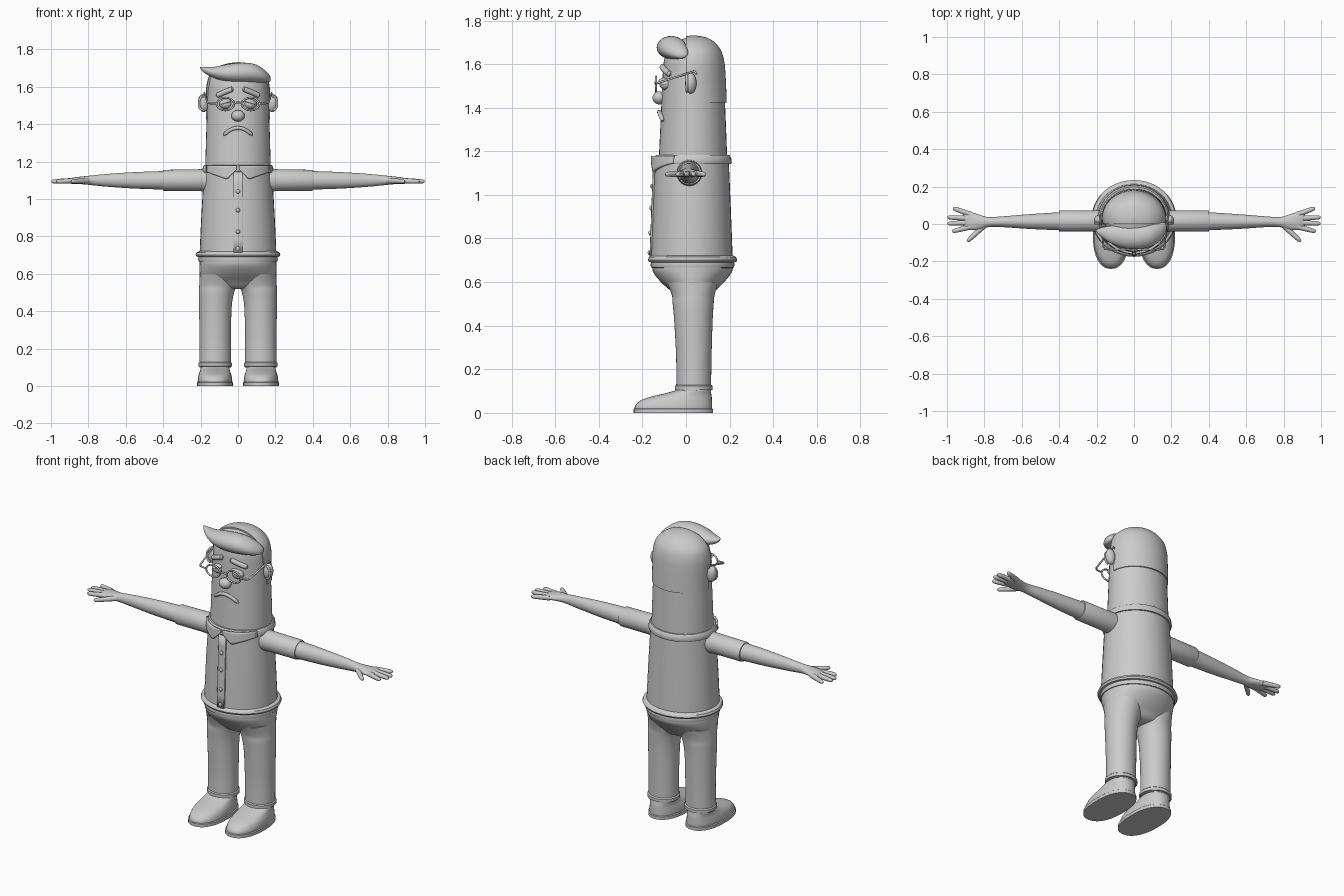
import bpy, bmesh, math
from mathutils import Vector

grey = bpy.data.materials.new("plain_grey")
grey.diffuse_color = (0.6, 0.6, 0.6, 1)


def finish(ob, mirror=False, angle=40):
    ob.data.materials.clear()
    ob.data.materials.append(grey)
    bpy.ops.object.select_all(action='DESELECT')
    ob.select_set(True)
    bpy.context.view_layer.objects.active = ob
    bpy.ops.object.shade_smooth_by_angle(angle=math.radians(angle))
    if mirror:
        ob.modifiers.new("mirror", 'MIRROR').use_mirror_merge = False
    return ob


def add_object(name, bm):
    bmesh.ops.recalc_face_normals(bm, faces=bm.faces)
    me = bpy.data.meshes.new(name)
    bm.to_mesh(me)
    bm.free()
    ob = bpy.data.objects.new(name, me)
    bpy.context.collection.objects.link(ob)
    return ob


def soften(rings, steps=4):
    """Catmull-Rom interpolation between cross-sections."""
    out, n = [], len(rings)
    for i in range(n - 1):
        p = [rings[max(0, min(n - 1, i + k))] for k in (-1, 0, 1, 2)]
        for s in range(steps):
            t = s / steps
            out.append([0.5 * (2 * b + (c - a) * t + (2 * a - 5 * b + 4 * c - d) * t * t
                               + (3 * b - a - 3 * c + d) * t ** 3) for a, b, c, d in zip(*p)])
    return out + [list(rings[-1])]


def loft_bm(rings, axis='z', sides=40, smooth=True, power=2.0):
    """Rings are (centre x, y, z, radius 1, radius 2), standing across the axis."""
    bm, loops = bmesh.new(), []
    for x, y, z, r1, r2 in (soften(rings) if smooth else rings):
        loop = []
        for i in range(sides):
            a = 2 * math.pi * i / sides
            c, s = math.cos(a), math.sin(a)
            u = r1 * math.copysign(abs(c) ** (2 / power), c)
            v = r2 * math.copysign(abs(s) ** (2 / power), s)
            loop.append(bm.verts.new((x + u, y + v, z) if axis == 'z' else (x, y + u, z + v)))
        loops.append(loop)
    for a, b in zip(loops, loops[1:]):
        for i in range(sides):
            j = (i + 1) % sides
            bm.faces.new((a[i], a[j], b[j], b[i]))
    bm.faces.new(loops[0])
    bm.faces.new(loops[-1])
    return bm


def loft(name, rings, mirror=False, **kw):
    return finish(add_object(name, loft_bm(rings, **kw)), mirror)


def tube(name, pts, radius, mirror=False, taper=None, res=4):
    cu = bpy.data.curves.new(name, 'CURVE')
    cu.dimensions, cu.bevel_depth, cu.bevel_resolution, cu.use_fill_caps = '3D', radius, res, True
    sp = cu.splines.new('POLY')
    sp.points.add(len(pts) - 1)
    for i, p in enumerate(pts):
        sp.points[i].co = (*p, 1)
        sp.points[i].radius = taper[i] if taper else 1
    ob = bpy.data.objects.new(name, cu)
    bpy.context.collection.objects.link(ob)
    bpy.ops.object.select_all(action='DESELECT')
    ob.select_set(True)
    bpy.context.view_layer.objects.active = ob
    bpy.ops.object.convert(target='MESH')
    return finish(bpy.context.object, mirror)


def ball(name, loc, size, mirror=False, turn=0):
    bm = bmesh.new()
    bmesh.ops.create_uvsphere(bm, u_segments=24, v_segments=14, radius=1)
    for v in bm.verts:
        p = Vector((v.co.x * size[0], v.co.y * size[1], v.co.z * size[2]))
        c, s = math.cos(turn), math.sin(turn)
        v.co = Vector((p.x * c - p.z * s, p.y, p.x * s + p.z * c)) + Vector(loc)
    return finish(add_object(name, bm), mirror)


def front(x, z, head=False):
    """Y of the front of the head or shirt."""
    if head:
        k = (z - 1.15) / 0.40
        rx, ry, cy = 0.176 - 0.013 * k, 0.158 - 0.018 * k, 0.032
    else:
        k = (z - 0.70) / 0.45
        rx, ry, cy = 0.205 - 0.023 * k, 0.187 - 0.017 * k, 0.027
    return cy - ry * math.sqrt(max(0, 1 - (x / rx) ** 2))


def patch(name, x0, x1, bottom, top, offset, thick, mirror=False, n=16, rows=6):
    """Thin cloth strip lying over the shirt front."""
    bm, grid = bmesh.new(), []
    for i in range(n + 1):
        x = x0 + (x1 - x0) * i / n
        zs = [bottom(x) + (top(x) - bottom(x)) * j / rows for j in range(rows + 1)]
        grid.append([bm.verts.new((x, front(x, z) - offset, z)) for z in zs])
    for a, b in zip(grid, grid[1:]):
        for j in range(rows):
            bm.faces.new((a[j], b[j], b[j + 1], a[j + 1]))
    ob = add_object(name, bm)
    m = ob.modifiers.new("thickness", 'SOLIDIFY')
    m.thickness, m.offset = thick, 0
    return finish(ob, mirror)


# Head, shirt and waist
loft("head", [(0, .032, 1.14, .176, .158), (0, .033, 1.35, .170, .149), (0, .033, 1.55, .163, .140),
              (0, .034, 1.62, .158, .134), (0, .035, 1.67, .140, .117), (0, .035, 1.70, .10, .085),
              (0, .035, 1.718, .05, .04), (0, .035, 1.722, .005, .005)])
loft("shirt", [(0, .027, .69, .206, .188), (0, .027, .85, .199, .182), (0, .027, 1.0, .191, .176),
               (0, .027, 1.16, .181, .169)])
loft("collar", [(0, .028, 1.142, .189, .178), (0, .028, 1.15, .192, .182), (0, .030, 1.172, .187, .177),
                (0, .031, 1.182, .181, .168), (0, .031, 1.180, .170, .150)], smooth=False)
loft("shirt_hem", [(0, .03, .690, .205, .185), (0, .03, .692, .222, .200), (0, .03, .702, .227, .205),
                   (0, .03, .714, .222, .200), (0, .03, .722, .205, .186)], smooth=False)
loft("belt", [(0, .03, .664, .195, .180), (0, .03, .667, .210, .190), (0, .03, .680, .213, .193),
              (0, .03, .692, .210, .190)], smooth=False)
patch("collar_flap", .006, .165,
      lambda x: 1.165 - .06 * x / .06 if x < .06 else 1.105 + .04 * (x - .06) / .105,
      lambda x: 1.178, .012, .012, True)
patch("placket", -.024, .024, lambda x: .715, lambda x: 1.15, .004, .008)
for z in (.735, .825, .94, 1.04):
    ball("button", (0, front(0, z) - .01, z), (.011, .007, .011))

# Trousers and cuffs
loft("trouser_seat", [(0, .03, .675, .205, .185), (0, .03, .645, .206, .180), (0, .03, .60, .205, .145),
                      (0, .032, .56, .195, .103), (0, .034, .53, .13, .075), (0, .034, .518, .03, .04)])
loft("trouser_leg", [(.122, .035, .10, .084, .080), (.122, .036, .25, .084, .081),
                     (.121, .034, .42, .087, .088), (.115, .033, .50, .094, .094),
                     (.106, .033, .54, .101, .098), (.104, .03, .60, .100, .118)], True)
loft("trouser_cuff", [(.122, .036, .104, .083, .079), (.122, .036, .106, .090, .086),
                      (.122, .036, .123, .090, .086), (.122, .036, .129, .083, .080)], True, smooth=False)

# Shoes with flat soles
loft("sole", [(.123, -.058, 0, .097, .182), (.123, -.058, .018, .097, .182),
              (.123, -.058, .021, .093, .178)], True, smooth=False, power=2.3)
loft("shoe", [(.123, -.058, .015, .092, .178), (.123, -.056, .035, .092, .176),
              (.123, -.044, .058, .088, .163), (.123, -.020, .075, .082, .138),
              (.123, .010, .090, .078, .105), (.123, .034, .105, .076, .078),
              (.123, .036, .115, .074, .074)], True, power=2.2)

# Arms and hands
loft("sleeve", [(.13, .015, 1.10, .060, .062), (.22, .016, 1.101, .056, .058), (.395, .016, 1.10, .057, .056),
                (.402, .016, 1.10, .054, .053), (.402, .016, 1.10, .046, .046)], True, axis='x', smooth=False)
loft("forearm", [(.38, .015, 1.10, .049, .050), (.55, .013, 1.10, .040, .044), (.70, .012, 1.10, .029, .034),
                 (.78, .010, 1.10, .027, .026), (.83, .010, 1.10, .041, .021), (.88, .016, 1.098, .049, .017),
                 (.905, .018, 1.096, .044, .012), (.915, .018, 1.096, .03, .005)], True, axis='x', sides=28)
fingers = [((.87, .050), (.968, .085)), ((.88, .030), (.998, .036)),
           ((.88, .008), (.998, .002)), ((.87, -.014), (.972, -.040)), ((.80, -.008), (.892, -.094))]
for (ax, ay), (bx, by) in fingers:
    pts = [(ax + (bx - ax) * t, ay + (by - ay) * t, 1.098 - .004 * t) for t in (0, .4, .75, .92, .98, 1)]
    tube("finger", pts, .0135, True, (1.1, 1, .9, .75, .5, .15))

# Back hair, trimmed flat at the front and set back below the temples
bm = loft_bm([(0, .033, 1.425, .172, .154), (0, .033, 1.50, .171, .151), (0, .033, 1.555, .171, .148),
              (0, .033, 1.61, .168, .143), (0, .034, 1.66, .153, .128), (0, .035, 1.70, .115, .096),
              (0, .035, 1.722, .068, .058), (0, .035, 1.732, .006, .006)], sides=56)
bmesh.ops.bisect_plane(bm, geom=bm.verts[:] + bm.edges[:] + bm.faces[:], plane_co=(0, 0, 0),
                       plane_no=(0, -1, 0), clear_outer=True)
bmesh.ops.holes_fill(bm, edges=[e for e in bm.edges if e.is_boundary])
for v in bm.verts:
    if v.co.z < 1.55 and v.co.y < .033:
        v.co.y = .033
finish(add_object("back_hair", bm))

# Swept front hair, from its pointed tip to the other temple
loft("front_hair", [(-.203, -.035, 1.703, .004, .003), (-.18, -.043, 1.690, .022, .016),
                    (-.13, -.055, 1.677, .045, .029), (-.06, -.066, 1.674, .062, .046),
                    (.02, -.068, 1.676, .066, .053), (.09, -.058, 1.672, .062, .049),
                    (.14, -.040, 1.658, .050, .034), (.168, -.022, 1.645, .028, .018),
                    (.175, -.018, 1.642, .004, .003)], axis='x', sides=28)

# Face
ball("nose", (0, -.122, 1.445), (.036, .032, .030))
ball("eye", (.066, -.092, 1.508), (.034, .030, .027), True)
ball("eyelid", (.066, -.096, 1.520), (.037, .030, .015), True, -.35)
tube("eyebrow", [(x, front(x, z, True) - .004, z) for x, z in
                 ((.026, 1.588), (.032, 1.587), (.07, 1.572), (.108, 1.555), (.114, 1.552))],
     .014, True, (.4, 1, 1, 1, .4))
arc = [(-.078 + .156 * i / 14) for i in range(15)]
tube("mouth", [(x, front(x, 1.36, True) - .006, 1.380 - .04 * (x / .078) ** 2) for x in arc],
     .010, False, [.4] + [1] * 13 + [.4])
ball("ear", (.186, .022, 1.512), (.028, .026, .047), True, -.12)
tube("ear_rim", [(.186 + .023 * math.sin(a), .004, 1.512 + .038 * math.cos(a))
                 for a in [math.pi * i / 12 for i in range(13)]], .006, True)

# Glasses
tube("lens_rim", [(.068 + .046 * math.cos(a), -.138, 1.508 + .034 * math.sin(a))
                  for a in [2 * math.pi * i / 32 for i in range(33)]], .005, True)
tube("glasses_bridge", [(-.023, -.138, 1.510), (-.01, -.141, 1.516), (.01, -.141, 1.516), (.023, -.138, 1.510)], .005)
tube("glasses_temple", [(.113, -.138, 1.510), (.155, -.134, 1.512), (.163, -.122, 1.516),
                        (.180, .038, 1.567), (.182, .048, 1.555)], .005, True)
